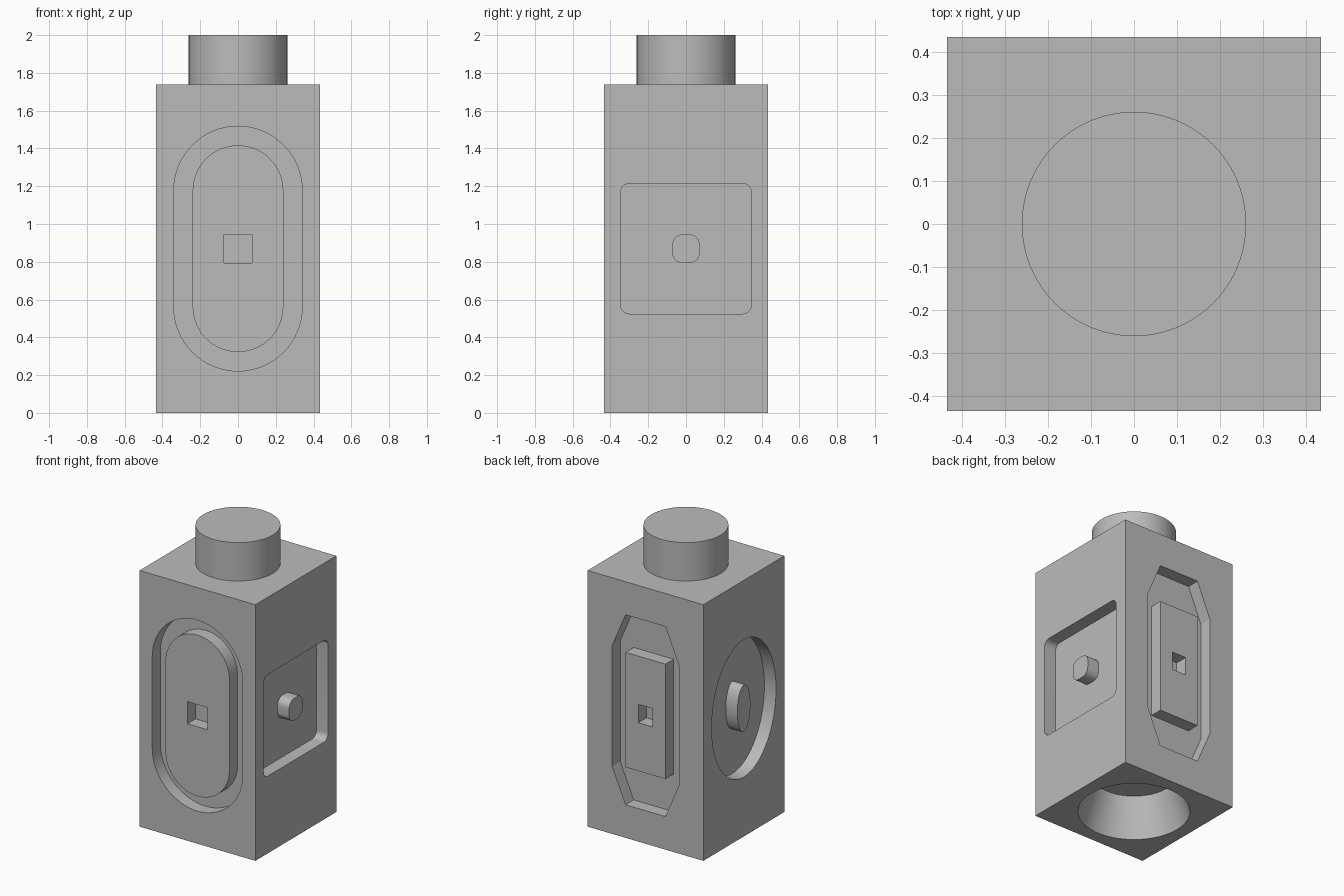
import bpy, bmesh, math
from mathutils import Matrix

cube = bpy.data.objects.get("Cube")
if cube:
    bpy.data.objects.remove(cube, do_unlink=True)

U = 2 / 23            # base unit of the block
HALF = 5 * U          # half width of the body
TOP = 20 * U          # body height
MID = TOP / 2         # centre height of the side panels

grey = bpy.data.materials.new("plain_grey")
grey.use_nodes = True
COLOUR = (0.5, 0.5, 0.5, 1)
grey.diffuse_color = COLOUR
grey.node_tree.nodes["Principled BSDF"].inputs["Base Color"].default_value = COLOUR


def to_object(bm, name):
    bmesh.ops.recalc_face_normals(bm, faces=bm.faces)
    mesh = bpy.data.meshes.new(name)
    bm.to_mesh(mesh)
    bm.free()
    mesh.materials.append(grey)
    obj = bpy.data.objects.new(name, mesh)
    bpy.context.collection.objects.link(obj)
    return obj


# Outlines, given as half width and half height
def rounded(w, h, r, steps=16):
    pts = []
    for i, (sx, sy) in enumerate([(1, 1), (-1, 1), (-1, -1), (1, -1)]):
        for k in range(steps + 1):
            a = math.pi / 2 * (i + k / steps)
            pts.append((sx * (w - r) + r * math.cos(a), sy * (h - r) + r * math.sin(a)))
    return pts


def ellipse(w, h, steps=64):
    angles = [math.tau * k / steps for k in range(steps)]
    return [(w * math.cos(a), h * math.sin(a)) for a in angles]


def rect(w, h):
    return [(w, h), (-w, h), (-w, -h), (w, -h)]


def octagon(w, h, top_w, side_h):
    return [(w, side_h), (top_w, h), (-top_w, h), (-w, side_h),
            (-w, -side_h), (-top_w, -h), (top_w, -h), (w, -side_h)]


def prism(name, outline, turn, near, far):
    """Extrude an outline inward from a side face, between two depths."""
    bm = bmesh.new()
    bm.faces.new([bm.verts.new((a, near - HALF, MID + b)) for a, b in outline])
    ext = bmesh.ops.extrude_face_region(bm, geom=bm.faces[:])
    moved = [v for v in ext["geom"] if isinstance(v, bmesh.types.BMVert)]
    bmesh.ops.translate(bm, verts=moved, vec=(0, far - near, 0))
    bmesh.ops.remove_doubles(bm, verts=bm.verts, dist=1e-5)
    bmesh.ops.rotate(bm, verts=bm.verts, matrix=Matrix.Rotation(math.radians(turn), 3, 'Z'))
    return to_object(bm, name)


def cone(name, r_low, r_high, z_low, z_high):
    bm = bmesh.new()
    bmesh.ops.create_cone(bm, cap_ends=True, segments=96, radius1=r_low, radius2=r_high,
                          depth=z_high - z_low,
                          matrix=Matrix.Translation((0, 0, (z_low + z_high) / 2)))
    return to_object(bm, name)


def combine(target, tool, operation):
    mod = target.modifiers.new(tool.name, 'BOOLEAN')
    mod.operation, mod.solver, mod.object = operation, 'EXACT', tool
    bpy.context.view_layer.objects.active = target
    bpy.ops.object.modifier_apply(modifier=mod.name)
    bpy.data.objects.remove(tool, do_unlink=True)


# Body
bm = bmesh.new()
bmesh.ops.create_cube(bm, size=1)
bmesh.ops.scale(bm, verts=bm.verts, vec=(2 * HALF, 2 * HALF, TOP))
bmesh.ops.translate(bm, verts=bm.verts, vec=(0, 0, MID))
body = to_object(bm, "body")

# Side panels: turn, recess outline, flush raised centre, optional small hole
panels = [
    ("front", 0, rounded(0.34, 0.648, 0.34), rounded(0.24, 0.547, 0.24), rect(0.075, 0.075)),
    ("left", 90, rounded(0.345, 0.345, 0.045, 8), rounded(0.072, 0.075, 0.052, 8), None),
    ("back", 180, octagon(0.25, 0.645, 0.15, 0.41), rect(0.15, 0.39), rect(0.054, 0.062)),
    ("right", 270, ellipse(0.345, 0.466), ellipse(0.07, 0.16), None),
]
for name, turn, recess, raised, hole in panels:
    combine(body, prism(name + "_recess", recess, turn, -U, U), 'DIFFERENCE')
    combine(body, prism(name + "_raised", raised, turn, 0, 1.5 * U), 'UNION')
    if hole:
        combine(body, prism(name + "_hole", hole, turn, -U, U), 'DIFFERENCE')

# Top stud and tapered socket underneath
combine(body, cone("top_stud", 3 * U, 3 * U, TOP - U, TOP + 3 * U), 'UNION')
combine(body, cone("bottom_socket", 5 * U, 3 * U, -3 * U, 3 * U), 'DIFFERENCE')

# Smooth the curved walls, keep flat edges crisp
bpy.ops.object.select_all(action='DESELECT')
body.select_set(True)
bpy.context.view_layer.objects.active = body
bpy.ops.object.shade_smooth_by_angle(angle=math.radians(15))
